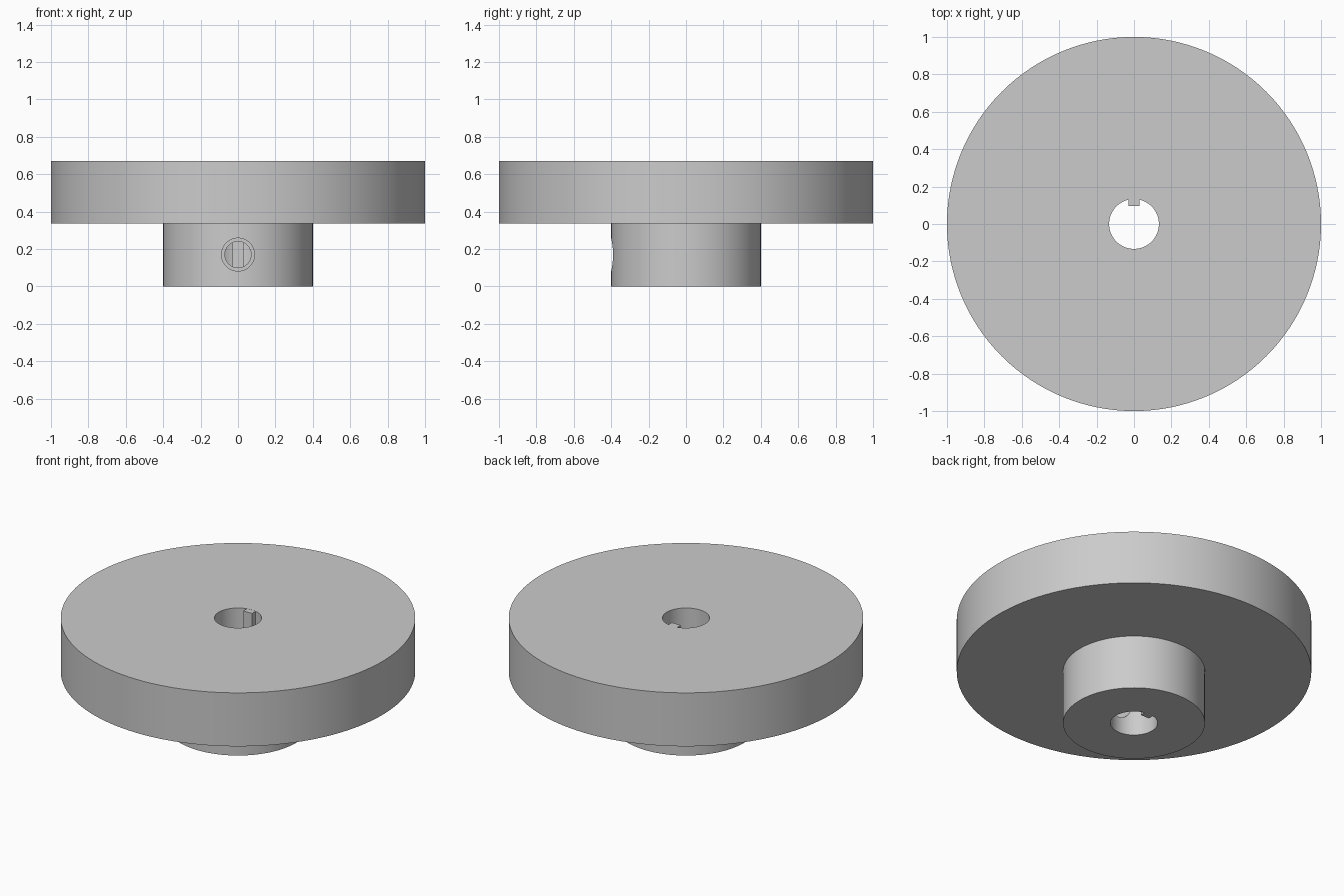
import bpy, bmesh, math
from mathutils import Matrix, Vector

old = bpy.data.objects.get("Cube")
if old:
    bpy.data.objects.remove(old, do_unlink=True)

BORE, HUB, RIM = 0.133, 0.4, 1.0
STEP_Z, TOP_Z = 0.337, 0.67
SCREW_Z = 0.17

grey = bpy.data.materials.new("machined grey")
grey.use_nodes = True
colour = (0.6, 0.6, 0.6, 1)
grey.diffuse_color = colour
grey.node_tree.nodes["Principled BSDF"].inputs["Base Color"].default_value = colour


def make_object(name, bm):
    bmesh.ops.recalc_face_normals(bm, faces=bm.faces)
    mesh = bpy.data.meshes.new(name)
    bm.to_mesh(mesh)
    bm.free()
    mesh.materials.append(grey)
    obj = bpy.data.objects.new(name, mesh)
    bpy.context.collection.objects.link(obj)
    return obj


def select_only(obj):
    bpy.ops.object.select_all(action="DESELECT")
    obj.select_set(True)
    bpy.context.view_layer.objects.active = obj


def lathe(name, profile, steps=128):
    """Turn a closed (radius, height) profile about the z axis."""
    bm = bmesh.new()
    verts = [bm.verts.new((r, 0, z)) for r, z in profile]
    edges = [bm.edges.new((v, verts[(i + 1) % len(verts)]))
             for i, v in enumerate(verts)]
    bmesh.ops.spin(bm, geom=verts + edges, cent=(0, 0, 0), axis=(0, 0, 1),
                   angle=math.tau, steps=steps, use_merge=True)
    bmesh.ops.remove_doubles(bm, verts=bm.verts, dist=1e-5)
    return make_object(name, bm)


def drill(target, radius, y_start, y_end):
    """Cut a round hole along y at the set screw height."""
    bm = bmesh.new()
    place = (Matrix.Translation(Vector((0, (y_start + y_end) / 2, SCREW_Z)))
             @ Matrix.Rotation(math.pi / 2, 4, "X"))
    bmesh.ops.create_cone(bm, cap_ends=True, segments=48, radius1=radius,
                          radius2=radius, depth=y_end - y_start, matrix=place)
    cutter = make_object("drill_cutter", bm)
    cutter.hide_render = True
    mod = target.modifiers.new("drill", "BOOLEAN")
    mod.operation = "DIFFERENCE"
    mod.solver = "EXACT"
    mod.object = cutter
    select_only(target)
    bpy.ops.object.modifier_apply(modifier=mod.name)
    bpy.data.objects.remove(cutter, do_unlink=True)


# Disc and hub turned as one piece with a through bore
body = lathe("flanged_hub", [(BORE, 0), (HUB, 0), (HUB, STEP_Z),
                             (RIM, STEP_Z), (RIM, TOP_Z), (BORE, TOP_Z)])

# Stepped set screw hole in the front of the hub
drill(body, 0.07, -0.5, 0)
drill(body, 0.088, -0.5, -0.27)

# Key running the full height of the bore
bm = bmesh.new()
bmesh.ops.create_cube(bm, size=1, matrix=Matrix.Translation((0, 0.117, TOP_Z / 2))
                      @ Matrix.Diagonal((0.06, 0.044, TOP_Z - 0.001, 1)))
key = make_object("bore_key", bm)

select_only(body)
bpy.ops.object.shade_smooth_by_angle(angle=math.radians(30))
